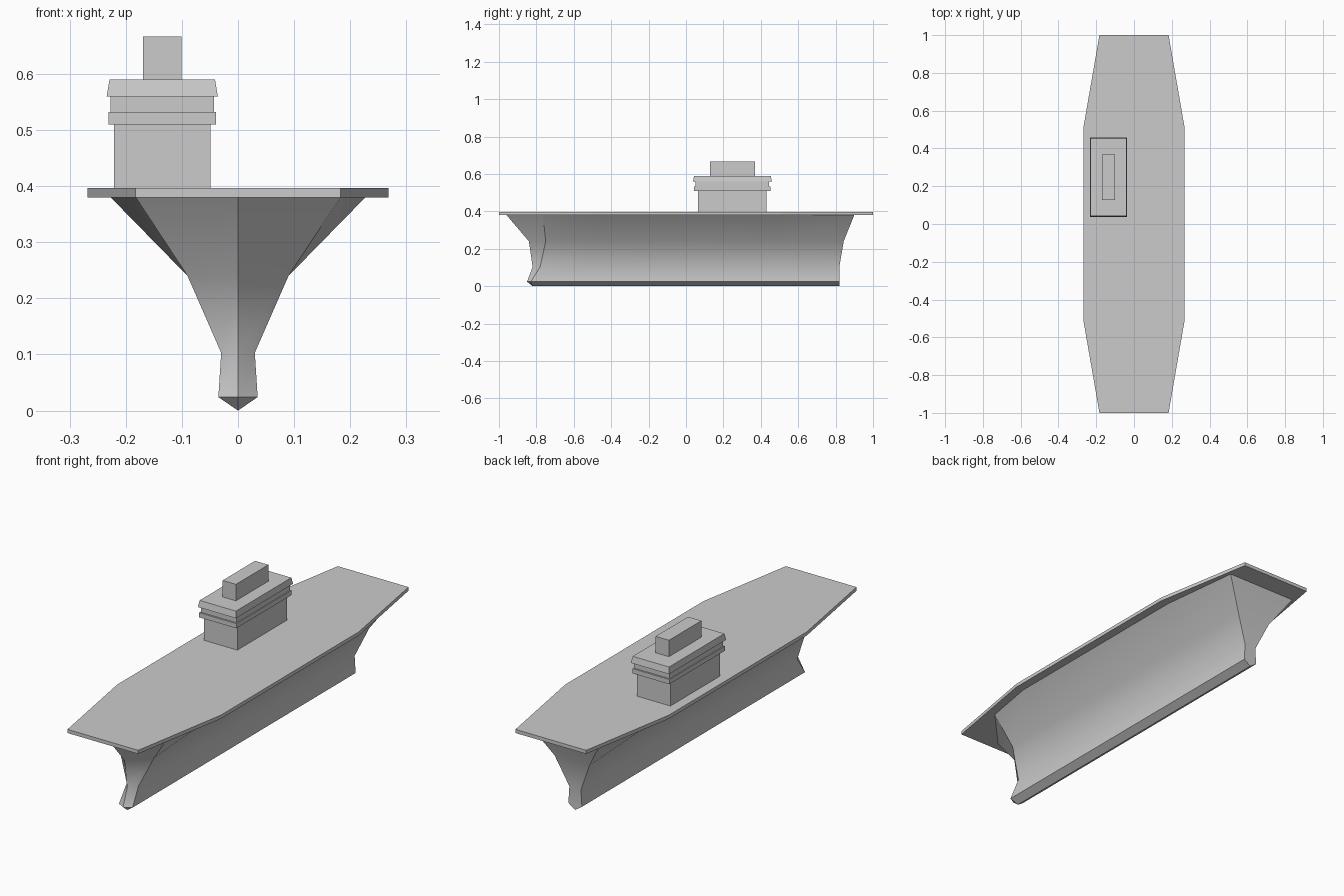
import bpy, bmesh

if "Cube" in bpy.data.objects:
    bpy.data.objects.remove(bpy.data.objects["Cube"])


def finish(name, bm, smooth=False):
    bmesh.ops.recalc_face_normals(bm, faces=bm.faces)
    mesh = bpy.data.meshes.new(name)
    bm.to_mesh(mesh)
    bm.free()
    obj = bpy.data.objects.new(name, mesh)
    bpy.context.collection.objects.link(obj)
    if smooth:
        bpy.ops.object.select_all(action='DESELECT')
        obj.select_set(True)
        bpy.context.view_layer.objects.active = obj
        bpy.ops.object.shade_smooth_by_angle(angle=0.56)
    return obj


def prism(name, bottom, top, z0, z1):
    bm = bmesh.new()
    lo = [bm.verts.new((x, y, z0)) for x, y in bottom]
    hi = [bm.verts.new((x, y, z1)) for x, y in top]
    bm.faces.new(lo)
    bm.faces.new(hi)
    n = len(lo)
    for i in range(n):
        j = (i + 1) % n
        bm.faces.new((lo[i], lo[j], hi[j], hi[i]))
    return finish(name, bm)


def rect(hx, hy, cx=-0.135, cy=0.248):
    return [(cx - hx, cy - hy), (cx + hx, cy - hy), (cx + hx, cy + hy), (cx - hx, cy + hy)]


# hull levels: z, end half width, middle half width, stem y, bow shoulder y, stern y
levels = [
    (0.0, 0.0, 0.0, -0.82, -0.82, 0.82),
    (0.024, 0.035, 0.035, -0.85, -0.83, 0.82),
    (0.103, 0.03, 0.03, -0.82, -0.78, 0.82),
    (0.24, 0.09, 0.09, -0.84, -0.75, 0.843),
    (0.381, 0.183, 0.228, -0.96, -0.765, 0.90),
]
bm = bmesh.new()
rows = []
for z, we, wm, ys, yb, ye in levels:
    half = [(we, yb), (wm, -0.51), (wm, 0.51), (we, ye)]
    ring = [(0, ys)] + half + [(-x, y) for x, y in reversed(half)]
    rows.append([bm.verts.new((x, y, z)) for x, y in ring])
n = len(rows[0])
for a, b in zip(rows, rows[1:]):
    for i in range(n):
        j = (i + 1) % n
        bm.faces.new((a[i], a[j], b[j], b[i]))
bm.faces.new(rows[-1])
bmesh.ops.remove_doubles(bm, verts=bm.verts, dist=0.0001)
finish("hull", bm, smooth=True)

# flight deck
corner = [(0.183, -1), (0.268, -0.51), (0.268, 0.51), (0.183, 1)]
deck = corner + [(-x, y) for x, y in reversed(corner)]
prism("flight_deck", deck, deck, 0.38, 0.397)

# island tower, stacked from the deck up
for name, lo, hi, z0, z1 in [
    ("island_base", (0.086, 0.183), (0.086, 0.183), 0.397, 0.51),
    ("island_walkway", (0.096, 0.205), (0.096, 0.205), 0.51, 0.532),
    ("island_bridge", (0.092, 0.197), (0.092, 0.197), 0.532, 0.56),
    ("island_roof", (0.099, 0.211), (0.094, 0.205), 0.56, 0.59),
    ("island_funnel", (0.0345, 0.12), (0.0345, 0.12), 0.59, 0.667),
]:
    prism(name, rect(*lo), rect(*hi), z0, z1)
